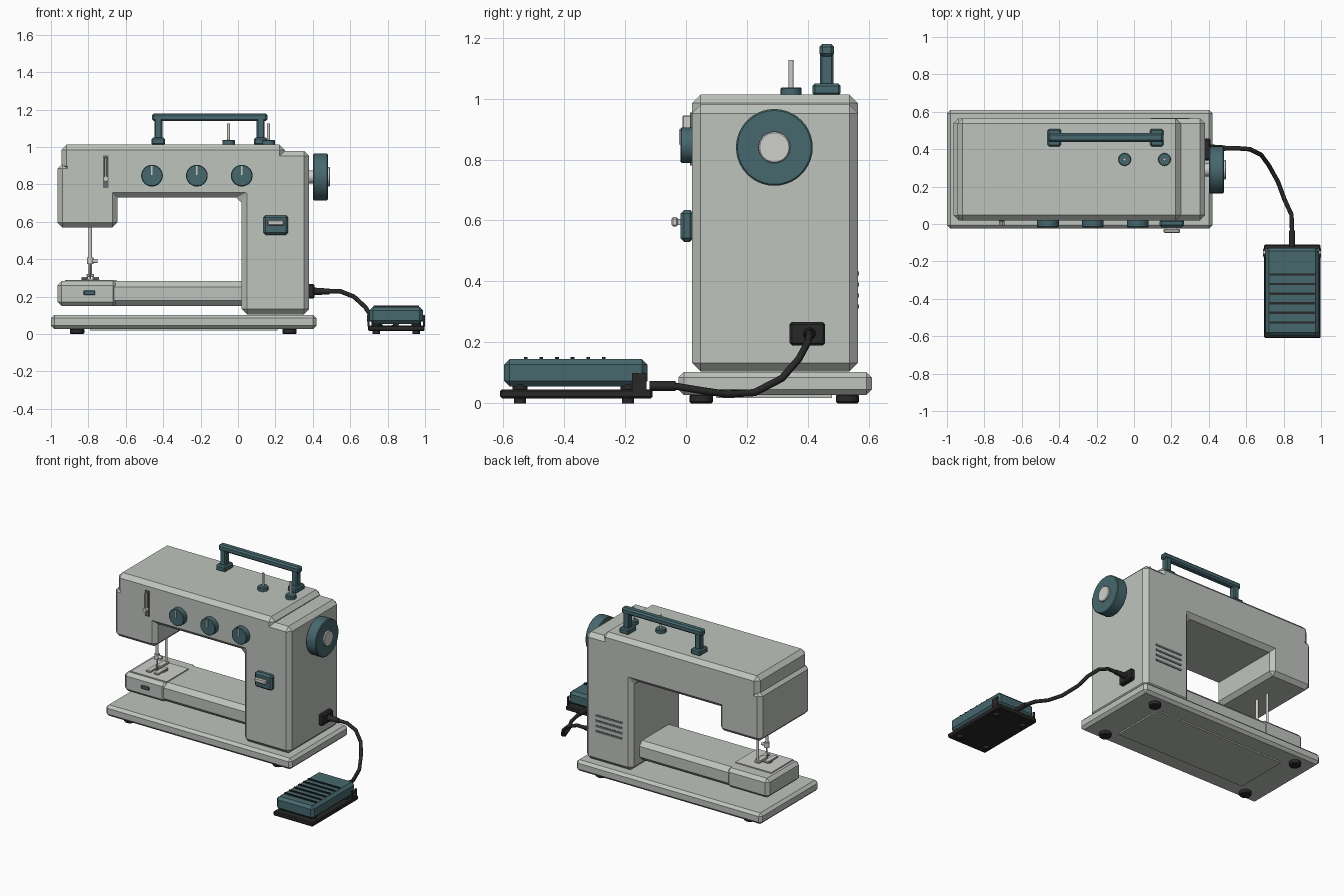
import bpy, bmesh, math
from mathutils import Matrix, Vector


def material(name, r, g, b):
    m = bpy.data.materials.new(name)
    m.diffuse_color = (r, g, b, 1)
    return m


SHELL = material("shell grey", 0.52, 0.55, 0.51)
TEAL = material("teal", 0.062, 0.138, 0.155)
BLACK = material("black rubber", 0.022, 0.022, 0.022)
METAL = material("light metal", 0.62, 0.63, 0.60)
DARK = material("slot grey", 0.14, 0.15, 0.145)


def finish(name, bm, mat, bevel=0, smooth=False):
    bmesh.ops.recalc_face_normals(bm, faces=bm.faces)
    me = bpy.data.meshes.new(name)
    bm.to_mesh(me)
    bm.free()
    me.materials.append(mat)
    ob = bpy.data.objects.new(name, me)
    bpy.context.collection.objects.link(ob)
    if bevel:
        mod = ob.modifiers.new("chamfer", 'BEVEL')
        mod.width = bevel
        mod.segments = 1
        mod.limit_method = 'ANGLE'
    if smooth:
        bpy.ops.object.select_all(action='DESELECT')
        ob.select_set(True)
        bpy.context.view_layer.objects.active = ob
        bpy.ops.object.shade_smooth_by_angle(angle=math.radians(35))
    return ob


def box(name, x, y, z, mat, bevel=0):
    """Box from (min, max) ranges."""
    bm = bmesh.new()
    bmesh.ops.create_cube(bm, size=1)
    for v in bm.verts:
        v.co = [(r[0] + r[1]) / 2 + c * (r[1] - r[0]) for c, r in zip(v.co, (x, y, z))]
    return finish(name, bm, mat, bevel)


def rod(name, a, b, r, mat, sides=24, bevel=0, r2=None):
    """Cylinder or cone between two points."""
    a, b = Vector(a), Vector(b)
    rot = Vector((0, 0, 1)).rotation_difference(b - a).to_matrix().to_4x4()
    bm = bmesh.new()
    bmesh.ops.create_cone(bm, cap_ends=True, segments=sides, radius1=r,
                          radius2=r if r2 is None else r2, depth=(b - a).length,
                          matrix=Matrix.Translation((a + b) / 2) @ rot)
    return finish(name, bm, mat, bevel, True)


def extrude_y(name, profile, y, mat, bevel=0):
    bm = bmesh.new()
    f = bm.faces.new([bm.verts.new((px, y[0], pz)) for px, pz in profile])
    top = bmesh.ops.extrude_face_region(bm, geom=[f])['geom']
    verts = [v for v in top if isinstance(v, bmesh.types.BMVert)]
    bmesh.ops.translate(bm, verts=verts, vec=(0, y[1] - y[0], 0))
    return finish(name, bm, mat, bevel)


# Base with underside cover and feet
box("base", (-1, 0.42), (-0.025, 0.61), (0.027, 0.103), SHELL, 0.018)
box("base_under_cover", (-0.79, 0.21), (0.1, 0.48), (0.018, 0.028), SHELL)
for x in (-0.86, 0.275):
    for y in (0.05, 0.53):
        rod("base_foot", (x, y, 0), (x, y, 0.03), 0.038, BLACK, 20, 0.005)

# Body shell: pillar with arm, top cover, sewing head
Y = (0.02, 0.565)
extrude_y("pillar_and_arm", [(0.02, 0.105), (0.38, 0.105), (0.38, 0.98),
                             (-0.94, 0.98), (-0.94, 0.73), (0.02, 0.73)], Y, SHELL, 0.028)
box("top_cover", (-0.945, 0.25), Y, (0.87, 1.013), SHELL, 0.028)
box("sewing_head", (-0.965, -0.645), Y, (0.57, 0.91), SHELL, 0.026)

# Free arm, accessory box and needle plate
box("free_arm", (-0.70, 0.05), (0.13, 0.48), (0.15, 0.283), SHELL, 0.03)
box("accessory_box", (-0.965, -0.645), (0.125, 0.485), (0.15, 0.283), SHELL, 0.022)
box("accessory_catch", (-0.825, -0.765), (0.118, 0.13), (0.208, 0.232), TEAL, 0.003)
box("needle_plate", (-0.925, -0.65), (0.15, 0.39), (0.28, 0.29), METAL)
box("feed_slot", (-0.84, -0.74), (0.25, 0.29), (0.288, 0.292), DARK)

# Needle bar, clamp, presser bar and foot
rod("needle_bar", (-0.79, 0.245, 0.40), (-0.79, 0.245, 0.60), 0.010, METAL, 16)
rod("needle", (-0.79, 0.245, 0.295), (-0.79, 0.245, 0.40), 0.003, METAL, 10, 0, 0.006)
rod("needle_clamp", (-0.79, 0.245, 0.375), (-0.79, 0.245, 0.41), 0.017, METAL, 16)
rod("clamp_screw", (-0.79, 0.245, 0.39), (-0.752, 0.245, 0.39), 0.011, METAL, 12)
rod("presser_bar", (-0.79, 0.345, 0.32), (-0.79, 0.345, 0.60), 0.009, METAL, 16)
box("presser_ankle", (-0.81, -0.77), (0.26, 0.355), (0.305, 0.322), METAL, 0.003)
for x in (-0.82, -0.76):
    box("presser_toe", (x - 0.018, x + 0.018), (0.19, 0.30), (0.293, 0.306), METAL, 0.003)

# Take-up lever in its slot
box("lever_slot", (-0.722, -0.692), (0.013, 0.021), (0.78, 0.955), DARK)
box("take_up_lever", (-0.713, -0.701), (-0.012, 0.02), (0.82, 0.945), METAL, 0.003)
rod("take_up_eye", (-0.707, -0.012, 0.83), (-0.707, 0.02, 0.83), 0.014, METAL, 16)

# Three dials with pointers
for x in (-0.46, -0.22, 0.02):
    rod("dial", (x, 0.025, 0.847), (x, -0.018, 0.847), 0.058, TEAL, 32, 0.004)
    box("dial_pointer", (x - 0.004, x + 0.004), (-0.023, -0.017), (0.85, 0.898), METAL)

# Reverse switch
box("switch_housing", (0.136, 0.268), (-0.018, 0.025), (0.53, 0.635), TEAL, 0.012)
box("switch_stem", (0.175, 0.23), (-0.03, -0.015), (0.585, 0.605), METAL)
box("switch_lever", (0.157, 0.247), (-0.048, -0.026), (0.58, 0.611), METAL, 0.006)

# Handwheel
rod("wheel_axle", (0.37, 0.29, 0.84), (0.41, 0.29, 0.84), 0.035, METAL)
rod("handwheel", (0.402, 0.29, 0.84), (0.48, 0.29, 0.84), 0.126, TEAL, 40, 0.005)
rod("wheel_hub", (0.47, 0.29, 0.84), (0.492, 0.29, 0.84), 0.052, METAL, 32, 0.004)

# Spool pins
for x in (-0.05, 0.163):
    rod("spool_seat", (x, 0.345, 1.005), (x, 0.345, 1.037), 0.034, TEAL, 24, 0.003)
    rod("spool_pin", (x, 0.345, 1.03), (x, 0.345, 1.127), 0.008, METAL, 16)

# Carrying handle
for x in (-0.426, 0.121):
    box("handle_foot", (x - 0.036, x + 0.036), (0.415, 0.508), (1.01, 1.05), TEAL, 0.008)
    box("handle_post", (x - 0.021, x + 0.021), (0.44, 0.484), (1.04, 1.17), TEAL, 0.006)
box("handle_grip", (-0.46, 0.157), (0.438, 0.486), (1.138, 1.18), TEAL, 0.010)

# Ventilation slots on the rear
for i in range(4):
    z = 0.318 + i * 0.036
    box("vent_slot", (0.088, 0.296), (0.56, 0.568), (z - 0.007, z + 0.007), DARK)

# Power socket, strain reliefs and cord
box("cord_socket", (0.37, 0.41), (0.34, 0.457), (0.19, 0.267), BLACK, 0.008)
rod("socket_relief", (0.40, 0.405, 0.228), (0.49, 0.405, 0.228), 0.021, BLACK, 16, 0, 0.015)
rod("pedal_relief", (0.845, -0.12, 0.057), (0.845, -0.035, 0.057), 0.016, BLACK, 16)
path = [(0.48, 0.405, 0.228), (0.55, 0.405, 0.228), (0.62, 0.4, 0.2), (0.68, 0.37, 0.145),
        (0.72, 0.315, 0.082), (0.77, 0.225, 0.035), (0.805, 0.13, 0.03),
        (0.842, 0.05, 0.042), (0.845, -0.04, 0.057)]
cu = bpy.data.curves.new("cord", 'CURVE')
cu.dimensions = '3D'
cu.bevel_depth = 0.012
cu.bevel_resolution = 2
cu.use_fill_caps = True
sp = cu.splines.new('POLY')
sp.points.add(len(path) - 1)
for p, c in zip(sp.points, path):
    p.co = (*c, 1)
cu.materials.append(BLACK)
bpy.context.collection.objects.link(bpy.data.objects.new("cord", cu))

# Foot pedal
box("pedal_base", (0.695, 0.998), (-0.61, -0.11), (0.016, 0.046), BLACK, 0.006)
for x in (0.74, 0.953):
    for y in (-0.545, -0.19):
        rod("pedal_foot", (x, y, 0), (x, y, 0.02), 0.02, BLACK, 16)
        rod("pedal_spring", (x, y, 0.04), (x, y, 0.07), 0.025, BLACK, 16)
box("pedal_tread", (0.704, 0.989), (-0.597, -0.127), (0.055, 0.145), TEAL, 0.018)
for i in range(6):
    y = -0.526 + i * 0.0512
    box("tread_rib", (0.725, 0.968), (y - 0.006, y + 0.006), (0.14, 0.152), BLACK)
for x in (0.698, 0.995):
    box("hinge_bracket", (x - 0.005, x + 0.005), (-0.178, -0.13), (0.04, 0.1), BLACK)
rod("hinge_pin", (0.69, -0.152, 0.084), (1.0, -0.152, 0.084), 0.018, METAL, 16)
